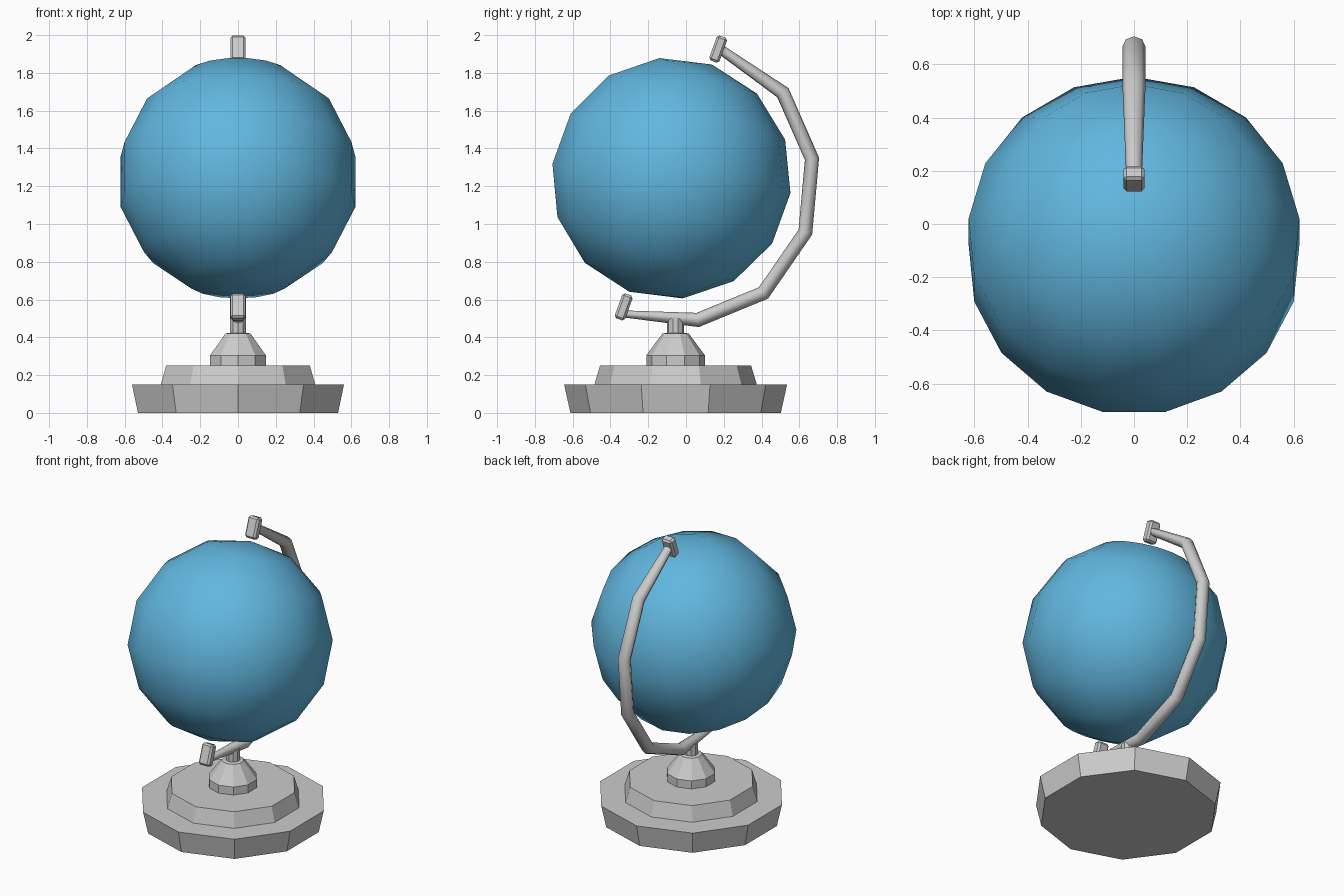
import bpy, bmesh, math
from mathutils import Vector, Matrix

if "Cube" in bpy.data.objects:
    bpy.data.objects.remove(bpy.data.objects["Cube"])

TILT = math.radians(20)
CENTRE = Vector((0, -0.082, 1.243))


def finish(name, bm, smooth_angle=None):
    bmesh.ops.recalc_face_normals(bm, faces=bm.faces)
    mesh = bpy.data.meshes.new(name)
    bm.to_mesh(mesh)
    bm.free()
    obj = bpy.data.objects.new(name, mesh)
    bpy.context.collection.objects.link(obj)
    if smooth_angle:
        bpy.ops.object.select_all(action='DESELECT')
        obj.select_set(True)
        bpy.context.view_layer.objects.active = obj
        bpy.ops.object.shade_smooth_by_angle(angle=math.radians(smooth_angle))
    return obj


def skin(bm, rings):
    # bridge successive rings of points and cap both ends
    loops = [[bm.verts.new(p) for p in ring] for ring in rings]
    n = len(loops[0])
    for a, b in zip(loops, loops[1:]):
        for i in range(n):
            j = (i + 1) % n
            bm.faces.new((a[i], a[j], b[j], b[i]))
    bm.faces.new(loops[0][::-1])
    bm.faces.new(loops[-1])


def turned(name, profile, sides=10, y=-0.055):
    # lathe a (radius, z) profile, with a corner facing the front
    bm = bmesh.new()
    angles = [2 * math.pi * i / sides for i in range(sides)]
    skin(bm, [[(r * math.sin(a), y - r * math.cos(a), z) for a in angles]
              for r, z in profile])
    return finish(name, bm)


# Stepped base and neck
turned("base_lower", [(0.557, 0), (0.59, 0.15)])
turned("base_upper", [(0.43, 0.15), (0.40, 0.25)])
turned("neck", [(0.155, 0.25), (0.155, 0.305), (0.07, 0.42), (0.045, 0.424), (0.045, 0.50)])

# Tilted globe: 17 segments, one meridian facing the back
bm = bmesh.new()
bmesh.ops.create_uvsphere(
    bm, u_segments=17, v_segments=7, radius=0.64)
first = max(bm.verts, key=lambda v: v.co.x - abs(v.co.y) * 0.01)
turn = math.pi / 2 - math.atan2(first.co.y, first.co.x)
bm.transform(Matrix.Translation(CENTRE) @ Matrix.Rotation(-TILT, 4, 'X')
             @ Matrix.Rotation(turn, 4, 'Z'))
globe = finish("globe", bm, 60)
blue = bpy.data.materials.new("globe_blue")
blue.diffuse_color = (0.12, 0.47, 0.74, 1)
blue.use_nodes = True
blue.node_tree.nodes["Principled BSDF"].inputs["Base Color"].default_value = blue.diffuse_color
globe.data.materials.append(blue)

# Curved arm: (y, z, thickness scale), mitred at each bend
path = [(0.175, 1.93, 0.68), (0.513, 1.695, 1), (0.667, 1.345, 1), (0.632, 0.957, 1),
        (0.41, 0.635, 1), (0.062, 0.492, 1), (-0.33, 0.524, 0.5)]
pts = [Vector((0, y, z)) for y, z, s in path]
rings = []
for k, p in enumerate(pts):
    d_in = (p - pts[max(k - 1, 0)]).normalized() if k else (pts[1] - p).normalized()
    d_out = (pts[k + 1] - p).normalized() if k < len(pts) - 1 else d_in
    tangent = (d_in + d_out).normalized()
    side = Vector((0, -tangent.z, tangent.y)) / tangent.dot(d_in)
    s = path[k][2]
    rings.append([p + Vector((0.043 * s * math.cos(a), 0, 0)) + side * 0.037 * s * math.sin(a)
                  for a in (2 * math.pi * i / 8 for i in range(8))])
bm = bmesh.new()
skin(bm, rings)
finish("arm", bm, 60)

# Chamfered pivot blocks on the globe axis
for name, y, z in (("top_pivot", 0.17, 1.926), ("bottom_pivot", -0.33, 0.561)):
    bm = bmesh.new()
    bmesh.ops.create_cube(bm, size=1)
    bm.transform(Matrix.Diagonal((0.08, 0.058, 0.14, 1)))
    bmesh.ops.bevel(bm, geom=bm.edges[:], offset=0.012, segments=1, affect='EDGES')
    bm.transform(Matrix.Translation((0, y, z)) @ Matrix.Rotation(-TILT, 4, 'X'))
    finish(name, bm)
